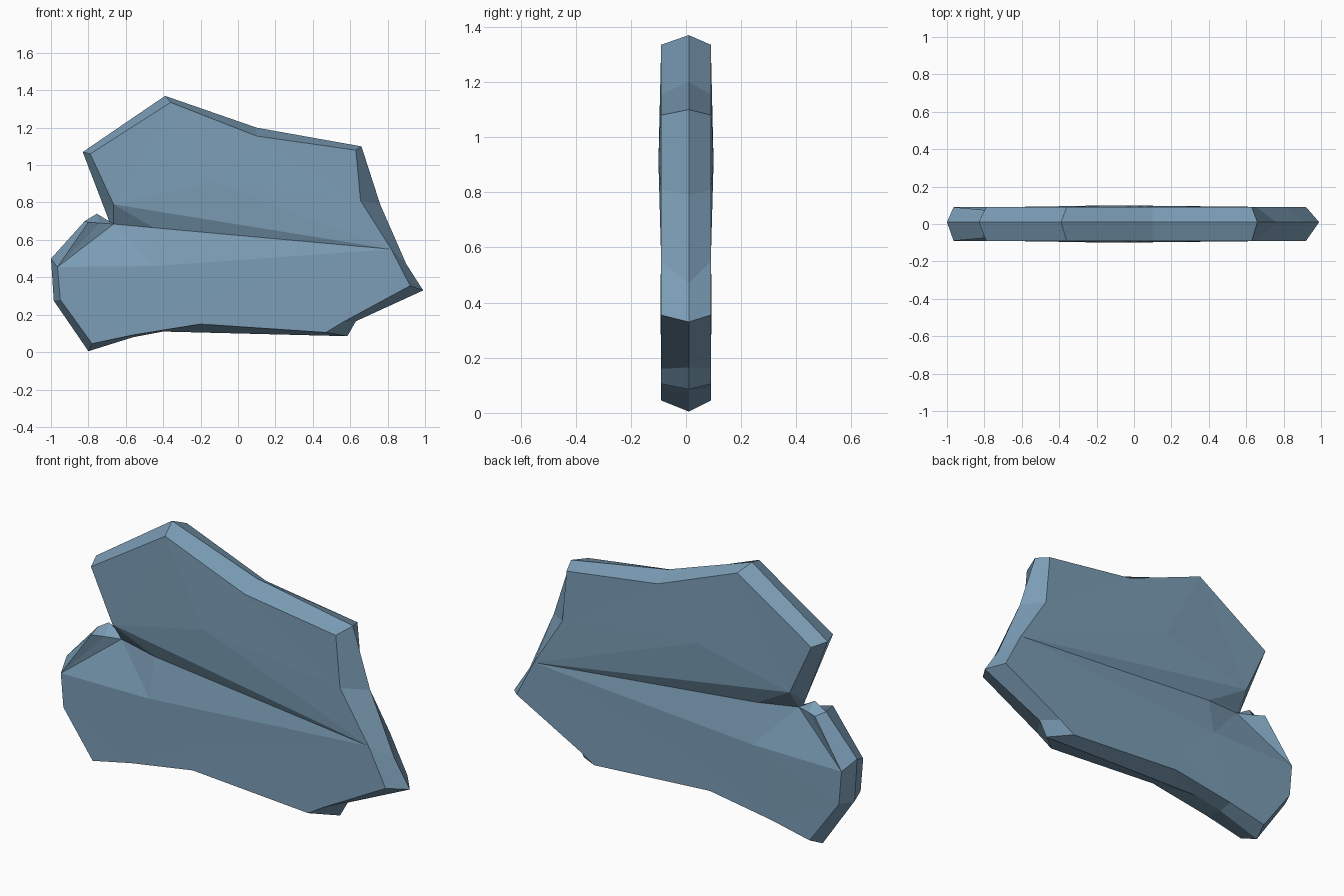
import bpy
import bmesh
from mathutils import Vector
from mathutils.geometry import delaunay_2d_cdt

default_cube = bpy.data.objects.get("Cube")
if default_cube:
    bpy.data.objects.remove(default_cube, do_unlink=True)

# Slab outline: rim point (x, z) followed by the matching bevelled face point (x, z)
OUTLINE = [
    (-.83, 1.07, -.79, 1.06), (-.39, 1.37, -.36, 1.335), (.1, 1.2, .1, 1.155),
    (.66, 1.1, .63, 1.08), (.76, .79, .655, .81), (.9, .47, .82, .55),
    (.99, .33, .92, .355), (.63, .165, .56, .16), (.585, .085, .47, .105),
    (-.4, .11, -.2, .15), (-.56, .08, -.56, .092), (-.8, .005, -.78, .045),
    (-.985, .275, -.95, .28), (-1, .5, -.965, .455), (-.82, .7, -.8, .695),
    (-.755, .74, -.74, .69), (-.69, .7, -.665, .685), (-.7, .73, -.665, .79),
]
RIM_Y = 0.01
HALF = 0.09
RIGHT_SHOULDER, GROOVE_END, LOBE_CORNER, LOBE_TOP, LOBE_SLOPE, NOTCH, FLAP = 4, 5, 13, 14, 15, 16, 17

# Interior points of each broad face: (x, z, distance from the middle)
INTERIOR = [(-.13, .91, .1), (-.45, .665, .05), (-.45, .46, .093), (-.2, .27, .09)]
count = len(OUTLINE)
RIDGE, VALLEY, SWELL, LOWER = range(count, count + len(INTERIOR))

# Creases of the groove and the ridges around it
CREASES = [
    (NOTCH, VALLEY), (VALLEY, GROOVE_END), (FLAP, GROOVE_END), (FLAP, VALLEY),
    (FLAP, RIDGE), (RIDGE, RIGHT_SHOULDER), (LOBE_CORNER, NOTCH),
    (LOBE_CORNER, SWELL), (SWELL, GROOVE_END), (SWELL, LOWER),
]


def broad_face(bm, rim, side):
    """Add one creased broad face and its bevel to the shared rim."""
    depth = [HALF] * count
    depth[NOTCH] = 0.015
    depth[LOBE_SLOPE] = 0.045
    depth[LOBE_TOP] = 0.075
    flat = [Vector(p[2:]) for p in OUTLINE] + [Vector(p[:2]) for p in INTERIOR]
    depth += [p[2] for p in INTERIOR]
    verts = [bm.verts.new((p.x, side * d, p.y)) for p, d in zip(flat, depth)]
    border = [(i, (i + 1) % count) for i in range(count)]
    result = delaunay_2d_cdt(flat, border + CREASES, [], 1, 1e-5)
    points, triangles, origins = result[0], result[2], result[3]
    lookup = []
    for point, origin in zip(points, origins):
        if origin:
            lookup.append(verts[origin[0]])
        else:
            lookup.append(bm.verts.new((point.x, side * HALF, point.y)))
    for tri in triangles:
        bm.faces.new([lookup[i] for i in tri])
    for i, j in border:
        bm.faces.new((rim[i], rim[j], verts[j], verts[i]))


# Stone slab with a shared rim and two broad faces
bm = bmesh.new()
rim = [bm.verts.new((p[0], RIM_Y, p[1])) for p in OUTLINE]
for side in (-1, 1):
    broad_face(bm, rim, side)
bmesh.ops.recalc_face_normals(bm, faces=bm.faces)
mesh = bpy.data.meshes.new("stone_slab")
bm.to_mesh(mesh)
bm.free()
slab = bpy.data.objects.new("stone_slab", mesh)
bpy.context.collection.objects.link(slab)

# Blue grey stone colour
stone = bpy.data.materials.new("blue_grey_stone")
stone.use_nodes = True
colour = (0.2, 0.34, 0.47, 1)
stone.diffuse_color = colour
stone.node_tree.nodes["Principled BSDF"].inputs["Base Color"].default_value = colour
mesh.materials.append(stone)
